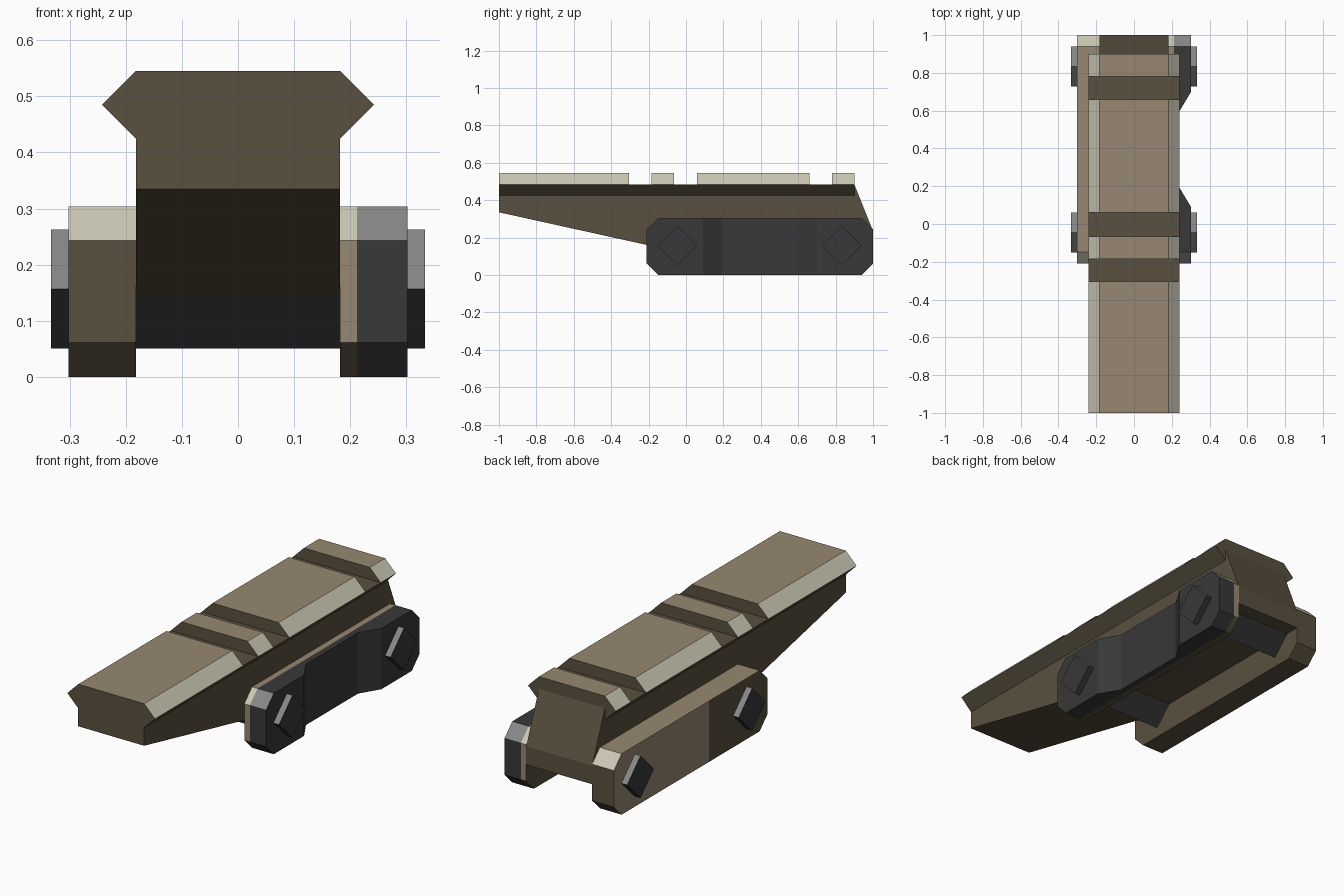
import bpy, bmesh
from mathutils import Vector

if "Cube" in bpy.data.objects:
    bpy.data.objects.remove(bpy.data.objects["Cube"], do_unlink=True)

COLOURS = {
    "tan": (0.31, 0.245, 0.165),
    "dark_brown": (0.10, 0.08, 0.05),
    "cream": (0.60, 0.58, 0.46),
    "charcoal": (0.04, 0.04, 0.04),
    "grey": (0.24, 0.245, 0.24),
}
NAMES = list(COLOURS)
MATS = []
for name, rgb in COLOURS.items():
    mat = bpy.data.materials.new(name)
    mat.use_nodes = True
    mat.diffuse_color = (*rgb, 1)
    bsdf = mat.node_tree.nodes["Principled BSDF"]
    bsdf.inputs["Base Color"].default_value = (*rgb, 1)
    bsdf.inputs["Roughness"].default_value = 0.8
    MATS.append(mat)


def prism(name, profile, axis, start, end, rule, cuts=(), reshape=None):
    """Extrude a profile along x (points are y,z) or y (points are x,z)."""
    bm = bmesh.new()
    place = (lambda a, b, t: (t, a, b)) if axis == "x" else (lambda a, b, t: (a, t, b))
    rings = [[bm.verts.new(place(a, b, t)) for a, b in profile] for t in (start, end)]
    for ring in rings:
        bm.faces.new(ring)
    n = len(profile)
    for i in range(n):
        j = (i + 1) % n
        bm.faces.new((rings[0][i], rings[0][j], rings[1][j], rings[1][i]))
    # optional slices across the length
    for y in cuts:
        bmesh.ops.bisect_plane(bm, geom=bm.verts[:] + bm.edges[:] + bm.faces[:],
                               plane_co=(0, y, 0), plane_no=(0, 1, 0))
    if reshape:
        for v in bm.verts:
            reshape(v.co)
    bmesh.ops.recalc_face_normals(bm, faces=bm.faces[:])
    bm.normal_update()
    for f in bm.faces:
        f.material_index = NAMES.index(rule(f.normal, f.calc_center_median()))
    mesh = bpy.data.meshes.new(name)
    for mat in MATS:
        mesh.materials.append(mat)
    bm.to_mesh(mesh)
    bm.free()
    obj = bpy.data.objects.new(name, mesh)
    bpy.context.collection.objects.link(obj)
    return obj


# Colour rules by face direction
def dark(n, c):
    return "dark_brown"


def top_tan(n, c):
    if n.z > 0.9:
        return "tan"
    return "cream" if n.z > 0.5 else "dark_brown"


def plate_paint(n, c):
    if n.x < -0.9 and c.y > 0.25:
        return "tan"
    return top_tan(n, c)


def strip_paint(n, c):
    return "tan" if abs(n.y) > 0.9 else top_tan(n, c)


def metal(n, c):
    return "grey" if 0.5 < n.z < 0.9 else "charcoal"


# Main body with sloping underside and raked back
prism("mount_body",
      [(-1, 0.425), (-1, 0.335), (-0.13, 0.143), (1, 0.143), (1, 0.235),
       (0.9, 0.484), (0.8, 0.484), (0.8, 0.425)],
      "x", -0.182, 0.182, dark)

# Flared rail base and the raised lands between the grooves
prism("rail_base", [(-0.182, 0.425), (0.182, 0.425), (0.242, 0.485), (-0.242, 0.485)],
      "y", -1, 0.9, dark)
lands = [(-1, -0.305), (-0.185, -0.065), (0.06, 0.66), (0.78, 0.9)]
for k, (y0, y1) in enumerate(lands, 1):
    prism(f"rail_land_{k}",
          [(-0.242, 0.485), (0.242, 0.485), (0.182, 0.545), (-0.182, 0.545)],
          "y", y0, y1, top_tan)

# Side plates share one chamfered outline
Y0, Y1, H, C = -0.21, 1.0, 0.304, 0.061
outline = [(Y0 + C, 0), (Y1 - C, 0), (Y1, C), (Y1, H - C),
           (Y1 - C, H), (Y0 + C, H), (Y0, H - C), (Y0, C)]
prism("right_plate", outline, "x", -0.302, -0.182, plate_paint, cuts=(0.25,))
prism("left_inner_strip", outline, "x", 0.182, 0.212, strip_paint)


# Outer clamp with a recessed waist
def waist(co):
    if co.x > 0.25 and 0.15 < co.y < 0.65:
        co.x = 0.242


prism("left_clamp", outline, "x", 0.212, 0.302, metal,
      cuts=(0.09, 0.19, 0.60, 0.70), reshape=waist)

# Square cross bolts standing on edge
R, Z = 0.106, 0.157
for label, y in (("front", -0.046), ("back", 0.834)):
    prism(f"{label}_cross_bolt", [(y - R, Z), (y, Z - R), (y + R, Z), (y, Z + R)],
          "x", -0.333, 0.333, metal)
